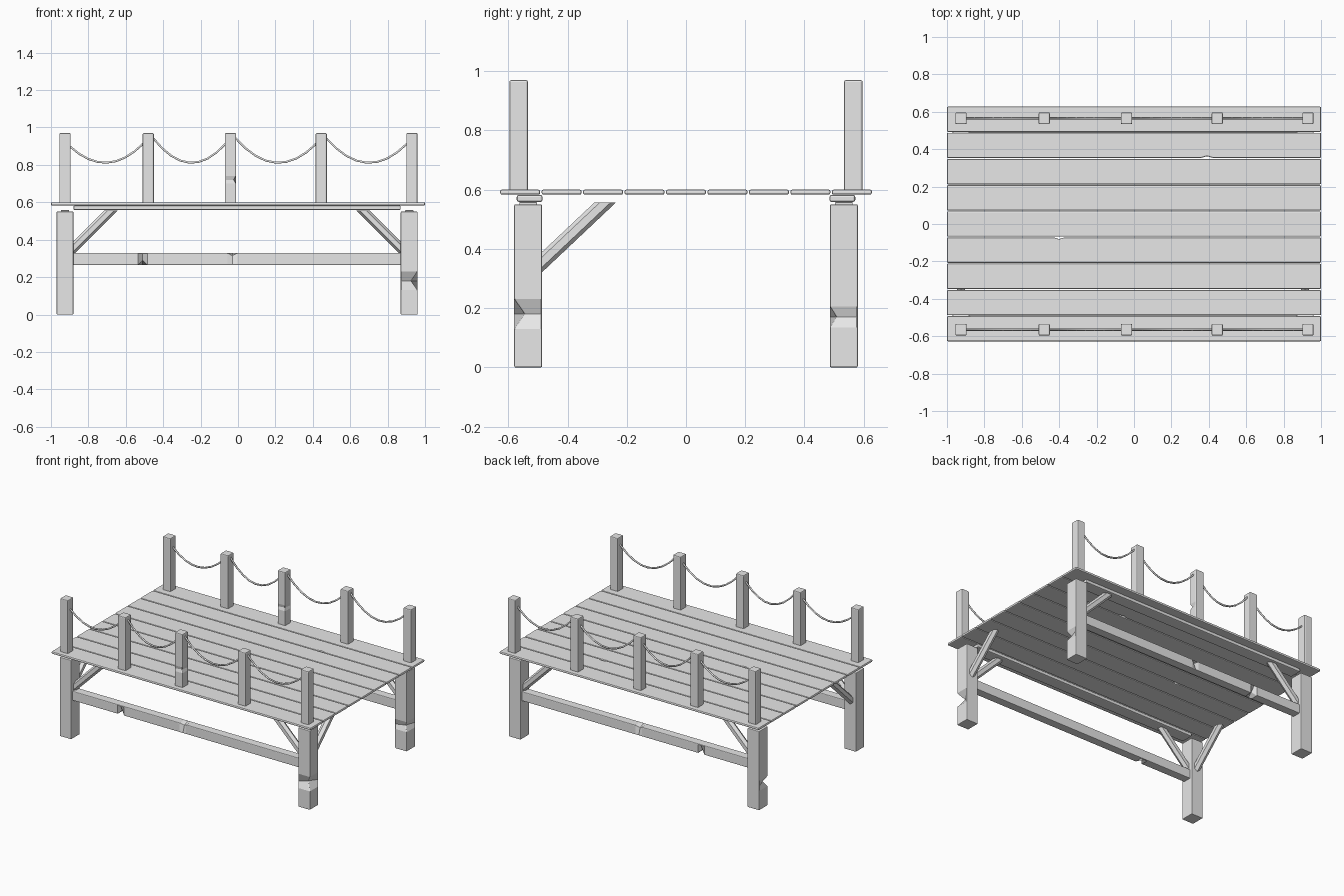
import bpy, bmesh
from mathutils import Vector, Matrix

cube = bpy.data.objects.get("Cube")
if cube:
    bpy.data.objects.remove(cube)

wood = bpy.data.materials.new("pale_grey_wood")
wood.use_nodes = True
wood.diffuse_color = (0.8, 0.8, 0.8, 1)
wood.node_tree.nodes["Principled BSDF"].inputs["Base Color"].default_value = (0.8, 0.8, 0.8, 1)


def finish(name, bm):
    bmesh.ops.recalc_face_normals(bm, faces=bm.faces)
    mesh = bpy.data.meshes.new(name)
    bm.to_mesh(mesh)
    bm.free()
    mesh.materials.append(wood)
    obj = bpy.data.objects.new(name, mesh)
    bpy.context.collection.objects.link(obj)
    return obj


def timber(name, centre, size, bevel=0.005, chips=()):
    """Bevelled box; each chip is (axis, position, half width, corner signs, depth)."""
    bm = bmesh.new()
    bmesh.ops.create_cube(bm, size=1)
    bmesh.ops.scale(bm, vec=size, verts=bm.verts)
    bmesh.ops.bevel(bm, geom=bm.edges[:], offset=bevel, segments=2,
                    profile=0.5, affect='EDGES')
    bmesh.ops.translate(bm, vec=centre, verts=bm.verts)
    for axis, pos, half, corner, depth in chips:
        normal = Vector((0, 0, 0))
        normal[axis] = 1
        for offset in (-half, 0, half):
            bmesh.ops.bisect_plane(bm, geom=bm.verts[:] + bm.edges[:] + bm.faces[:],
                                   plane_co=normal * (pos + offset), plane_no=normal)
        # push the middle ring's corner inwards
        for v in bm.verts:
            if abs(v.co[axis] - pos) > 1e-4:
                continue
            if all(s == 0 or s * (v.co[i] - centre[i]) > size[i] / 2 - bevel * 1.05
                   for i, s in enumerate(corner)):
                v.co -= Vector(corner) * depth
    return finish(name, bm)


def brace(name, start, end):
    """Six-sided strut between two points."""
    a, b = Vector(start), Vector(end)
    bm = bmesh.new()
    bmesh.ops.create_cone(bm, cap_ends=True, segments=6, radius1=0.025,
                          radius2=0.025, depth=(b - a).length)
    turn = (b - a).to_track_quat('Z', 'Y').to_matrix().to_4x4()
    bmesh.ops.transform(bm, matrix=Matrix.Translation((a + b) / 2) @ turn, verts=bm.verts)
    # trim flat beneath the deck
    cut = bmesh.ops.bisect_plane(bm, geom=bm.verts[:] + bm.edges[:] + bm.faces[:],
                                 plane_co=(0, 0, 0.557), plane_no=(0, 0, 1), clear_outer=True)
    bmesh.ops.holes_fill(bm, edges=[e for e in cut["geom_cut"]
                                    if isinstance(e, bmesh.types.BMEdge)])
    return finish(name, bm)


def rope(name, a, b, low):
    """Sagging rope through both ends with its lowest point at height low."""
    curve = bpy.data.curves.new(name, 'CURVE')
    curve.dimensions = '3D'
    curve.bevel_depth = 0.006
    curve.bevel_resolution = 1
    curve.use_fill_caps = True
    steps = 8
    spline = curve.splines.new('POLY')
    spline.points.add(steps)
    for i, p in enumerate(spline.points):
        t = i / steps
        co = a.lerp(b, t)
        co.z -= ((a.z + b.z) / 2 - low) * 4 * t * (1 - t)
        p.co = (*co, 1)
    curve.materials.append(wood)
    obj = bpy.data.objects.new(name, curve)
    bpy.context.collection.objects.link(obj)
    bpy.ops.object.select_all(action='DESELECT')
    obj.select_set(True)
    bpy.context.view_layer.objects.active = obj
    bpy.ops.object.convert(target='MESH')


# Deck planks
plank_chips = {3: [(0, -0.4, 0.025, (0, 1, 0), 0.008)],
               7: [(0, 0.39, 0.035, (0, -1, 0), 0.01)]}
for i in range(9):
    timber(f"deck_plank_{i + 1}", (0, -0.56 + i * 0.14, 0.5915), (2, 0.135, 0.017),
           0.006, plank_chips.get(i, ()))

posts_x = (-0.925, -0.48, -0.04, 0.445, 0.93)
legs_x = {"right": -0.925, "left": 0.915}

for end, s in (("front", -1), ("back", 1)):
    leg_y = s * 0.533

    # Legs with chipped corners, caps and diagonal braces
    for side, x in legs_x.items():
        d = 1 if x > 0 else -1
        if s < 0:
            chips = [(2, 0.18, 0.05, (d, -1, 0), 0.035)] if d > 0 else []
        else:
            chips = [(2, 0.17, 0.035, (d, -1, 0), 0.022)]
        timber(f"{end}_{side}_leg", (x, leg_y, 0.275), (0.09, 0.094, 0.55), 0.004, chips)
        timber(f"{end}_{side}_leg_cap", (x, leg_y, 0.552), (0.045, 0.06, 0.012), 0.003)
        brace(f"{end}_{side}_side_brace", (x - d * 0.025, leg_y, 0.335),
              (x - d * 0.27, leg_y, 0.58))
        if s < 0:
            brace(f"{end}_{side}_inner_brace", (x, leg_y + 0.02, 0.33),
                  (x, leg_y + 0.285, 0.58))

    # Long beams: one under the deck, one between the legs
    timber(f"{end}_deck_beam", (-0.005, s * 0.528, 0.5705), (1.75, 0.087, 0.024), 0.007)
    timber(f"{end}_cross_beam", (-0.005, leg_y, 0.297), (1.78, 0.06, 0.066), 0.005,
           [(0, -0.51, 0.025, (0, s, -1), 0.025), (0, -0.03, 0.025, (0, s, 1), 0.014)])

    # Railing posts
    post_y = s * 0.565
    for i, x in enumerate(posts_x):
        chips = [(2, 0.72, 0.02, (1, -1, 0), 0.01)] if i == 2 else []
        timber(f"{end}_rail_post_{i + 1}", (x, post_y, 0.78), (0.06, 0.062, 0.38), 0.006, chips)

    # Ropes between neighbouring posts
    for i, (x0, x1) in enumerate(zip(posts_x, posts_x[1:])):
        rope(f"{end}_rope_{i + 1}", Vector((x0 + 0.025, post_y, 0.9 if i == 0 else 0.945)),
             Vector((x1 - 0.025, post_y, 0.915)), 0.812)
